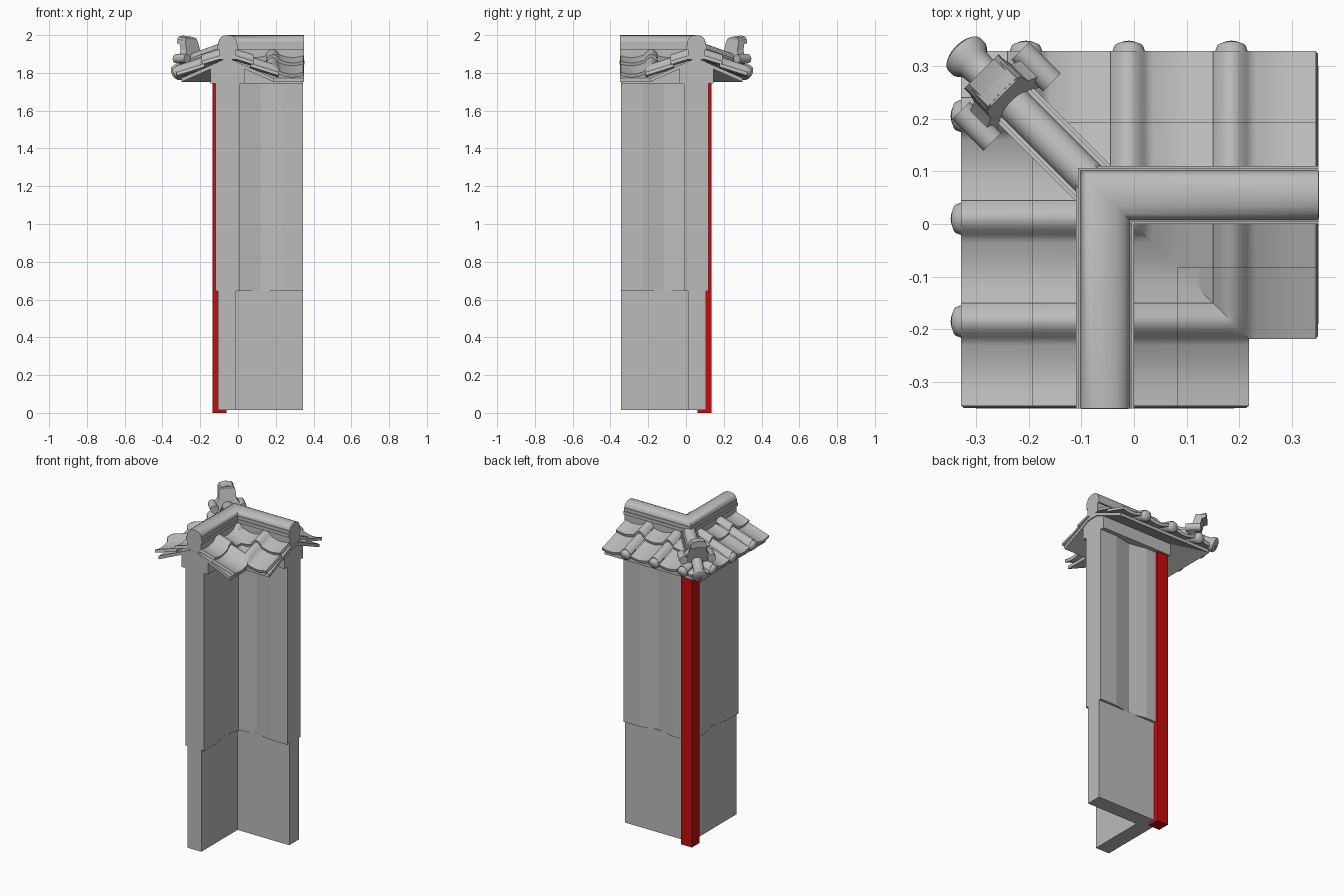
import bpy, bmesh, math
from mathutils import Vector, Matrix

if "Cube" in bpy.data.objects:
    bpy.data.objects.remove(bpy.data.objects["Cube"], do_unlink=True)


def material(name, rgb):
    m = bpy.data.materials.new(name)
    m.use_nodes = True
    m.diffuse_color = (*rgb, 1)
    m.node_tree.nodes["Principled BSDF"].inputs["Base Color"].default_value = (*rgb, 1)
    return m


GREY = material("stone grey", (0.5, 0.5, 0.5))
RED = material("red paint", (0.55, 0.004, 0.004))
END = 0.345      # free end of each arm
MID = 0.055      # centre line of the arm
PITCH = 0.195    # tile spacing
SWAP = Matrix(((0, -1, 0, 0), (-1, 0, 0, 0), (0, 0, 1, 0), (0, 0, 0, 1)))


def finish(bm, name, mat, angle=None, thick=0):
    me = bpy.data.meshes.new(name)
    bm.to_mesh(me)
    bm.free()
    ob = bpy.data.objects.new(name, me)
    bpy.context.collection.objects.link(ob)
    me.materials.append(mat)
    bpy.ops.object.select_all(action="DESELECT")
    ob.select_set(True)
    bpy.context.view_layer.objects.active = ob
    if thick:
        mod = ob.modifiers.new("thickness", "SOLIDIFY")
        mod.thickness, mod.offset = thick, -1
        bpy.ops.object.modifier_apply(modifier=mod.name)
    if angle:
        bpy.ops.object.shade_smooth_by_angle(angle=math.radians(angle))
    return ob


def add_loft(bm, rings):
    rows = [[bm.verts.new(p) for p in ring] for ring in rings]
    n = len(rows[0])
    for a, b in zip(rows, rows[1:]):
        for i in range(n):
            j = (i + 1) % n
            bm.faces.new((a[i], a[j], b[j], b[i]))
    bm.faces.new(rows[0])
    bm.faces.new(rows[-1])


def loft(name, rings, mat=GREY, angle=None):
    bm = bmesh.new()
    add_loft(bm, rings)
    bmesh.ops.recalc_face_normals(bm, faces=bm.faces[:])
    return finish(bm, name, mat, angle)


def both_arms(bm):
    """Cut one arm at the corner diagonal and mirror it into the other arm."""
    bmesh.ops.bisect_plane(bm, geom=bm.verts[:] + bm.edges[:] + bm.faces[:],
                           plane_co=(0, 0, 0), plane_no=(1, 1, 0), clear_inner=True)
    geom = bmesh.ops.duplicate(bm, geom=bm.verts[:] + bm.edges[:] + bm.faces[:])["geom"]
    bmesh.ops.transform(bm, matrix=SWAP, verts=[g for g in geom if isinstance(g, bmesh.types.BMVert)])
    bmesh.ops.reverse_faces(bm, faces=[g for g in geom if isinstance(g, bmesh.types.BMFace)])
    bmesh.ops.remove_doubles(bm, verts=bm.verts[:], dist=0.0002)


def l_run(name, profile, x0=-0.6, x1=END, angle=None):
    """Sweep a (y, z) profile along both arms with a mitred corner."""
    bm = bmesh.new()
    add_loft(bm, [[(x, y, z) for y, z in profile] for x in (x0, x1)])
    both_arms(bm)
    bmesh.ops.recalc_face_normals(bm, faces=bm.faces[:])
    return finish(bm, name, GREY, angle)


def mirrored(half, mid=MID):
    """Close a (half width, z) outline around the centre line."""
    return [(mid + w, z) for w, z in half] + [(mid - w, z) for w, z in reversed(half) if w > 0]


# Lower wall and folded upper panels
l_run("lower_wall", [(0.01, 0.015), (0.105, 0.015), (0.105, 0.65), (0.01, 0.65)])
inner = [(END, -0.01), (0.23, -0.01), (0.12, 0.012), (0.01, -0.01)]
outer = [(-0.12, 0.12), (0.01, 0.12), (0.12, 0.098), (0.23, 0.12), (END, 0.12)]
flip = lambda pts: [(-y, -x) for x, y in reversed(pts)]
outline = inner + flip(inner)[1:] + flip(outer) + outer[1:]
loft("upper_wall", [[(x, y, z) for x, y in outline] for z in (0.645, 1.75)])

# Red corner post
post = [(-0.135, 0.135), (-0.06, 0.135), (-0.06, 0.06), (-0.135, 0.06)]
loft("corner_post", [[(x, y, z) for x, y in post] for z in (0, 1.75)], RED)

# Beam, roof board, gable crest and ridge
l_run("top_beam", mirrored([(0.09, 1.745), (0.09, 1.825), (0, 1.87)]))
l_run("roof_board", [(MID, 1.88), (0.30, 1.772), (0.30, 1.752), (MID, 1.86),
                     (-0.19, 1.752), (-0.19, 1.772)], x1=0.35)
l_run("gable_crest", mirrored([(0.045, 1.845), (0.035, 1.857), (0.015, 1.866)]), x0=END, x1=0.351)
l_run("ridge", mirrored([(0.045, 1.87), (0.045, 1.925), (0.055, 1.925), (0.055, 1.945),
                         (0.051, 1.945), (0.051, 1.965), (0.047, 1.965), (0.045, 1.975),
                         (0.036, 1.989), (0.02, 1.997), (0, 2.0)]), x1=0.35, angle=40)


def roof_z(d):
    return 1.905 - 0.44 * d


# Wavy roof tiles in two overlapping rows per slope
columns = [-0.4 + PITCH * i for i in range(4)]
STEPS = 24
bm = bmesh.new()
for side in (1, -1):
    for d0, d1 in ((0.0, 0.138), (0.125, 0.273)):
        for c in columns:
            grid = []
            for k in range(4):
                t = k / 3
                d = d0 + (d1 - d0) * t
                row = []
                for i in range(STEPS + 1):
                    s = -0.035 + PITCH * i / STEPS
                    if s < 0.035:
                        wave = 0.028 * (1 - (s / 0.035) ** 2)
                    else:
                        wave = -0.012 * math.sin(math.pi * (s - 0.035) / (PITCH - 0.07))
                    z = roof_z(d) + 0.018 * t + wave + 0.008 * (1 - i / STEPS)
                    row.append(bm.verts.new((c + s, MID + side * d, z)))
                grid.append(row)
            for a, b in zip(grid, grid[1:]):
                for i in range(STEPS):
                    f = bm.faces.new((a[i], a[i + 1], b[i + 1], b[i]))
                    f.normal_update()
                    if f.normal.z < 0:
                        f.normal_flip()
both_arms(bm)
finish(bm, "roof_tiles", GREY, 40, thick=0.018)


def tube(bm, stations, across, up, sides=20):
    """Round bar through (centre, radius) stations."""
    turn = [2 * math.pi * i / sides for i in range(sides)]
    add_loft(bm, [[p + r * (math.cos(a) * across + math.sin(a) * up) for a in turn]
                  for p, r in stations])


# Round caps at the outer eave
bm = bmesh.new()
for c in columns[1:]:
    z = roof_z(0.275) + 0.014
    run = [(0.27, 0.03), (0.325, 0.032), (0.336, 0.028), (0.342, 0.016)]
    tube(bm, [(Vector((c, y, z - 0.4 * (y - 0.33))), r) for y, r in run],
         Vector((1, 0, 0)), Vector((0, 0.37, 0.93)))
both_arms(bm)
bmesh.ops.recalc_face_normals(bm, faces=bm.faces[:])
finish(bm, "eave_caps", GREY, 50)

# Hip parts run along the outer diagonal: u outward, v sideways
U = Vector((-1, 1, 0)).normalized()
V = Vector((1, 1, 0)).normalized()
Z = Vector((0, 0, 1))


def hip(u, v, z):
    return U * u + V * v + Z * z


def hip_sweep(name, half, u0, z0, u1, z1, angle=None):
    pts = mirrored(half, 0)
    return loft(name, [[hip(u, v, z + h) for v, h in pts] for u, z in ((u0, z0), (u1, z1))],
                angle=angle)


hip_sweep("hip_base", [(0.047, -0.06), (0.047, 0), (0.041, 0), (0.041, 0.012), (0, 0.012)],
          0.10, 1.92, 0.34, 1.86)
arc = [(0.034 * math.cos(a), 0.034 * math.sin(a)) for a in
       [math.pi / 16 * i for i in range(8)]] + [(0, 0.034)]
hip_sweep("hip_roll", arc, 0.10, 1.93, 0.34, 1.87, 40)

# Ornament: leaning arch plate, forward hook and side curls
plate = mirrored([(0.06, 1.84), (0.088, 1.85), (0.092, 1.875), (0.068, 1.895), (0.05, 1.92),
                  (0.047, 1.965), (0.038, 1.985), (0, 1.992)], 0)
loft("ornament_plate", [[hip(u + 0.3 * (z - 1.84), v, z) for v, z in plate]
                        for u in (0.31, 0.355)], angle=30)
hook = mirrored([(0.046, 1.955), (0.044, 1.978), (0.034, 1.99), (0, 1.996)], 0)
loft("ornament_hook", [[hip(u, v, z + dz) for v, z in hook]
                       for u, dz in ((0.35, -0.005), (0.38, -0.004), (0.41, 0.002))], angle=30)
bm = bmesh.new()
for side in (1, -1):
    tube(bm, [(hip(u, side * 0.08, 1.875), 0.024) for u in (0.30, 0.385)], V, Z)
bmesh.ops.recalc_face_normals(bm, faces=bm.faces[:])
finish(bm, "ornament_curls", GREY, 40)

# Flared corner end tile
bm = bmesh.new()
spout = [(0.33, 1.862, 0.032), (0.40, 1.828, 0.030), (0.43, 1.813, 0.033),
         (0.442, 1.807, 0.043), (0.457, 1.80, 0.043), (0.462, 1.798, 0.036)]
tilt = (Z + U * 0.48).normalized()
tube(bm, [(hip(u, 0, z), r) for u, z, r in spout], V, tilt)
bmesh.ops.recalc_face_normals(bm, faces=bm.faces[:])
finish(bm, "corner_end_tile", GREY, 40)
